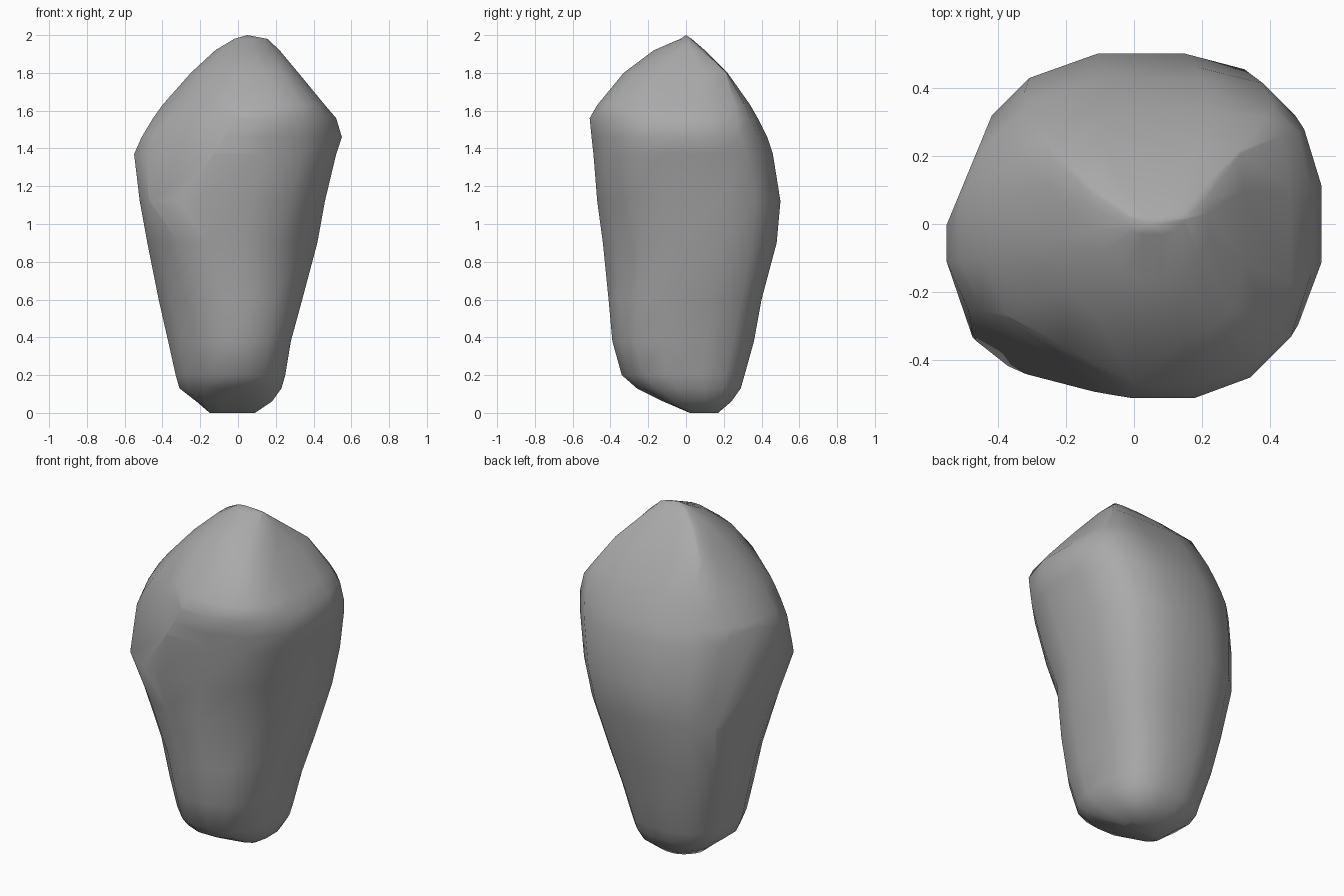
import bpy
import bmesh
from math import pi, cos, sin, sqrt, radians
from mathutils import Vector

default_cube = bpy.data.objects.get("Cube")
if default_cube:
    bpy.data.objects.remove(default_cube, do_unlink=True)

# Stone material
stone = bpy.data.materials.new("grey stone")
stone.use_nodes = True
stone_colour = (0.4, 0.4, 0.4, 1)
stone.diffuse_color = stone_colour
shader = stone.node_tree.nodes["Principled BSDF"]
shader.inputs["Base Color"].default_value = stone_colour
shader.inputs["Roughness"].default_value = 0.9

# Height, then reach towards +x, +x+y, +y, -x+y, -x, -x-y, -y, +x-y, in hundredths
LEVELS = [
    (0, 9, 15, 17, 17, 15, 9, -2, 4),
    (6, 18, 24, 24, 26, 22, 20, 12, 16),
    (13, 23, 28, 29, 33, 31, 28, 26, 25),
    (20, 25, 30, 31, 35, 33, 32, 34, 31),
    (38, 28, 35, 36, 41, 37, 36, 39, 36),
    (60, 34, 42, 40, 46, 42, 40, 41, 39),
    (90, 42, 51, 48, 52, 48, 49, 44, 41),
    (112, 46, 55, 50, 52, 52, 57, 47, 48),
    (137, 52, 56, 46, 50, 55, 53, 49, 54),
    (146, 55, 55, 43, 47, 51, 50, 50, 55),
    (156, 52, 53, 38, 43, 45, 45, 51, 56),
    (163, 46, 49, 34, 40, 40, 40, 47, 54),
    (180, 32, 37, 22, 31, 25, 27, 33, 38),
    (192, 22, 20, 10, 14, 12, 12, 17, 20),
    (198, 16, 12, 3, 3, 2, 2, 3, 10),
]
SIDES = 8
CORNER_CUT = 0.25

# Direction and distance of the broad flats struck off the body
CHIPS = [((-0.92, 0.38, 0), 0.505), ((-0.55, -0.83, 0.25), 0.82)]


def section(height, reach):
    """Outline bounded by a flat side in each direction, with its corners cut."""
    limit = [min(reach[i], (reach[i - 1] + reach[(i + 1) % SIDES]) / sqrt(2))
             for i in range(SIDES)]
    step = 2 * pi / SIDES
    corners = []
    for i in range(SIDES):
        angle = i * step
        # Meeting point of this side and the following side
        here, following = limit[i], limit[(i + 1) % SIDES]
        along = (following - here * cos(step)) / sin(step)
        corners.append(Vector((here * cos(angle) - along * sin(angle),
                               here * sin(angle) + along * cos(angle),
                               height)))
    outline = []
    for i in range(SIDES):
        start, end = corners[i - 1], corners[i]
        outline.append(start.lerp(end, CORNER_CUT))
        outline.append(end.lerp(start, CORNER_CUT))
    return outline


def bridge(mesh, lower, upper):
    """Join two outlines with a band of faces."""
    count = len(lower)
    for i in range(count):
        following = (i + 1) % count
        mesh.faces.new((lower[i], lower[following], upper[following], upper[i]))


def chip(mesh, direction, distance):
    """Slice off everything beyond a plane and close the cut."""
    normal = Vector(direction)
    geometry = mesh.verts[:] + mesh.edges[:] + mesh.faces[:]
    bmesh.ops.bisect_plane(mesh, geom=geometry, clear_outer=True,
                           plane_co=normal * distance / normal.length_squared,
                           plane_no=normal)
    rim = [edge for edge in mesh.edges if edge.is_boundary]
    bmesh.ops.holes_fill(mesh, edges=rim, sides=0)


# Boulder body lofted through the outlines
mesh = bmesh.new()
rings = []
for level in LEVELS:
    height, *reach = [value / 100 for value in level]
    rings.append([mesh.verts.new(point) for point in section(height, reach)])
for lower, upper in zip(rings, rings[1:]):
    bridge(mesh, lower, upper)

# Flat underside and blunt peak
mesh.faces.new(list(reversed(rings[0])))
peak = mesh.verts.new((0.05, 0, 2))
for i, vertex in enumerate(rings[-1]):
    mesh.faces.new((vertex, rings[-1][(i + 1) % len(rings[-1])], peak))
bmesh.ops.remove_doubles(mesh, verts=mesh.verts, dist=0.002)

# Broad flats on the sides
for direction, distance in CHIPS:
    chip(mesh, direction, distance)

bmesh.ops.recalc_face_normals(mesh, faces=mesh.faces)
data = bpy.data.meshes.new("boulder")
mesh.to_mesh(data)
mesh.free()
data.materials.append(stone)

boulder = bpy.data.objects.new("boulder", data)
bpy.context.collection.objects.link(boulder)
bpy.context.view_layer.objects.active = boulder
boulder.select_set(True)
bpy.ops.object.shade_smooth_by_angle(angle=radians(70))
